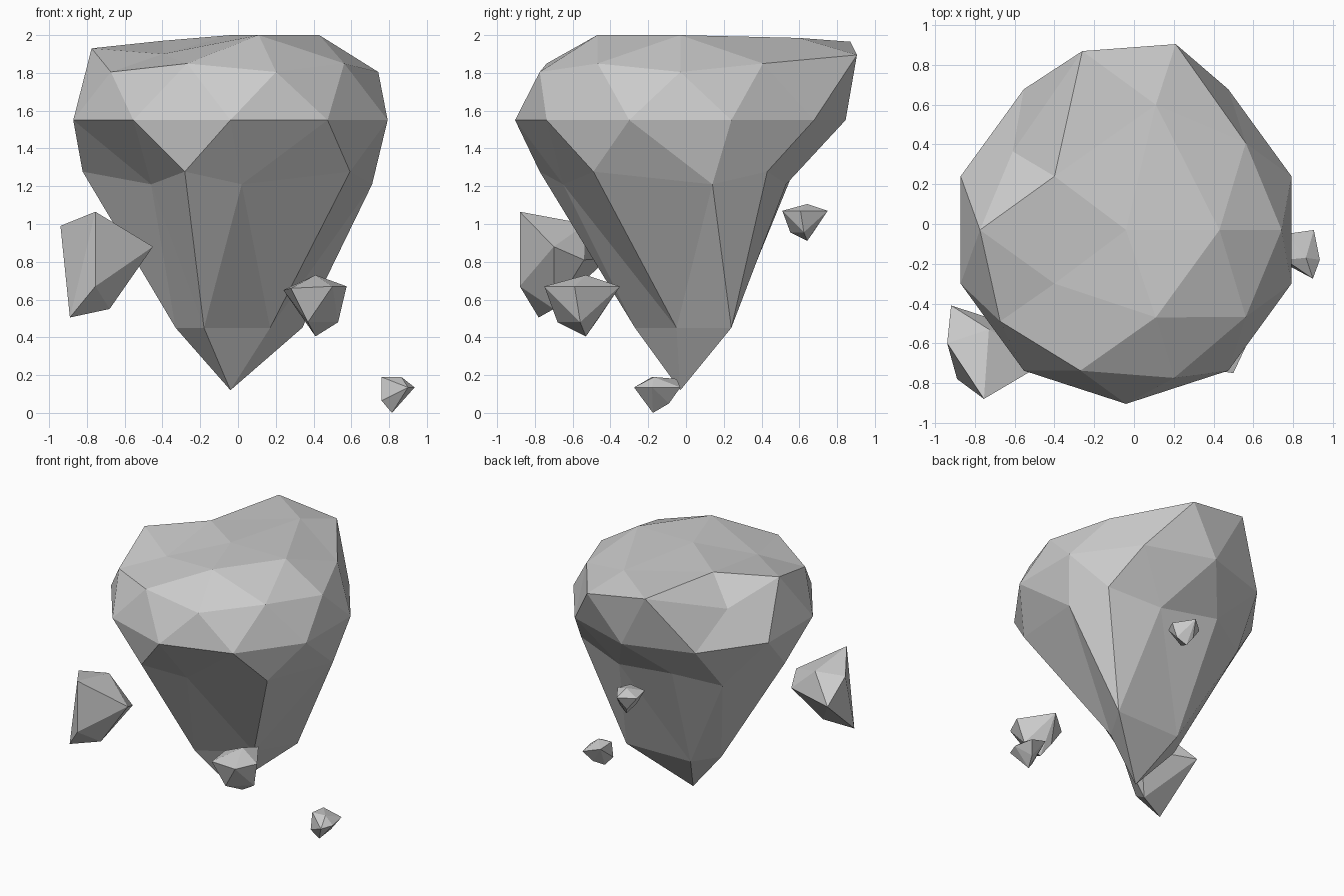
import bpy, bmesh
from math import cos, sin, sqrt, radians
from mathutils import Vector

if "Cube" in bpy.data.objects:
    bpy.data.objects.remove(bpy.data.objects["Cube"])


def finish(name, bm):
    """Turn a bmesh into a flat-shaded object."""
    bmesh.ops.recalc_face_normals(bm, faces=bm.faces)
    mesh = bpy.data.meshes.new(name)
    bm.to_mesh(mesh)
    bm.free()
    obj = bpy.data.objects.new(name, mesh)
    bpy.context.collection.objects.link(obj)
    return obj


def chip(name, points, scale=1.0, pivot=(0, 0, 0), move_to=(0, 0, 0)):
    """Small faceted stone: hull around a few corner points."""
    bm = bmesh.new()
    for p in points:
        bm.verts.new((Vector(p) - Vector(pivot)) * scale + Vector(move_to))
    hull = bmesh.ops.convex_hull(bm, input=bm.verts)
    loose = set(hull["geom_interior"]) | set(hull["geom_unused"])
    bmesh.ops.delete(bm, geom=[g for g in loose if isinstance(g, bmesh.types.BMVert)],
                     context='VERTS')
    return finish(name, bm)


# Main boulder: low-poly icosphere, squashed, underside drawn to a point
bm = bmesh.new()
bmesh.ops.create_icosphere(bm, subdivisions=2, radius=1)
bm.verts.ensure_lookup_table()
unit = [v.co.copy() for v in bm.verts]
for v in bm.verts:
    x, y, z = v.co
    v.co = (x * 0.875 - 0.04, y * 0.875 - 0.03, 1.55 + z * (0.57 if z > 0 else 0.61))
    if z > 0.95:
        v.co.z = 2.0
    elif z < -0.95:
        v.co.z = 0.12

# Sculpted corners: (azimuth, level on the unit sphere) -> new position
sculpt = [
    # crown
    (0, .85, (.43, -.03, 2.0)), (-72, .85, (.11, -.47, 2.0)),
    (-144, .85, (-.40, -.30, 1.90)), (144, .85, (-.40, .24, 1.97)),
    (72, .85, (.11, .60, 1.985)),
    # shoulder
    (108, .526, (-.26, .87, 1.965)), (180, .526, (-.775, -.03, 1.93)),
    (72, .447, (.21, .905, 1.895)), (144, .447, (-.61, .365, 1.79)),
    # waist
    (108, -.447, (-.28, .57, 1.28)),
    (0, -.526, (.71, .14, 1.21)), (-72, -.526, (.02, -.65, 1.21)),
    (-144, -.526, (-.46, -.34, 1.21)), (144, -.526, (-.60, .41, 1.21)),
    (72, -.526, (.20, .53, 1.21)),
    # lower spike
    (-36, -.85, (.17, -.05, .45)), (-108, -.85, (-.18, -.27, .45)),
    (180, -.85, (-.33, .04, .45)), (108, -.85, (-.20, .23, .45)),
    (36, -.85, (.34, .24, .45)),
]
for az, level, target in sculpt:
    r = sqrt(1 - level * level)
    key = Vector((r * cos(radians(az)), r * sin(radians(az)), level))
    i = min(range(len(unit)), key=lambda k: (unit[k] - key).length)
    bm.verts[i].co = target
finish("main_boulder", bm)

# Large fragment at the front left
chip("large_fragment", [
    (-.755, -.88, 1.065), (-.94, -.60, .99), (-.45, -.70, .88),
    (-.755, -.88, .67), (-.89, -.78, .505), (-.68, -.70, .55),
    (-.92, -.41, .82), (-.73, -.53, 1.0), (-.52, -.54, .81)])

# Medium fragment at the front right, and a smaller copy at the back
medium = [
    (.575, -.59, .67), (.50, -.75, .67), (.28, -.72, .66), (.24, -.50, .65),
    (.42, -.35, .67), (.41, -.53, .73), (.53, -.56, .48), (.37, -.68, .48),
    (.36, -.47, .49), (.41, -.53, .405)]
chip("medium_fragment", medium)
chip("back_fragment", medium, 0.6, (.41, -.55, .57), (.06, .63, 1.01))

# Smallest fragment near the ground
chip("small_fragment", [
    (.905, -.03, .135), (.935, -.18, .135), (.90, -.275, .135),
    (.76, -.20, .065), (.765, -.05, .18), (.76, -.18, .19),
    (.865, -.17, .19), (.815, -.175, 0), (.855, -.09, .05), (.85, -.20, .05)])
